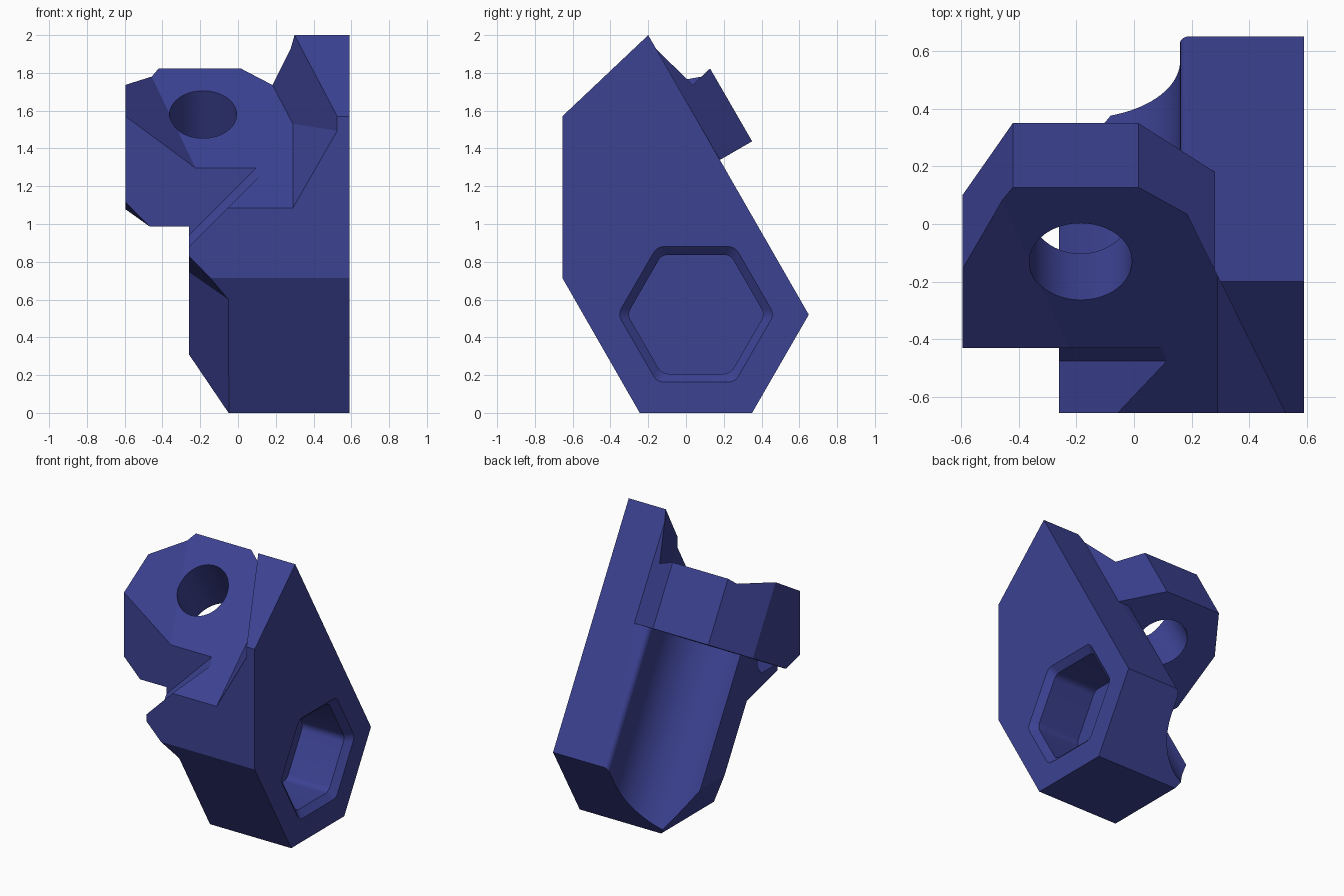
import bpy, bmesh, math
from mathutils import Vector, Matrix

if "Cube" in bpy.data.objects:
    bpy.data.objects.remove(bpy.data.objects["Cube"])

# Tilted frame: the long axis leans 30 degrees; (x, v, u) -> world
C, S = math.cos(math.radians(30)), 0.5
TILT = Matrix(((1, 0, 0), (0, C, -S), (0, S, C)))


def make(name, bm):
    bmesh.ops.recalc_face_normals(bm, faces=bm.faces)
    me = bpy.data.meshes.new(name)
    bm.to_mesh(me)
    bm.free()
    ob = bpy.data.objects.new(name, me)
    bpy.context.collection.objects.link(ob)
    return ob


def loft(name, rings):
    """Closed solid through matching rings of points."""
    bm = bmesh.new()
    loops = [[bm.verts.new(p) for p in r] for r in rings]
    n = len(loops[0])
    for a, b in zip(loops, loops[1:]):
        for i in range(n):
            j = (i + 1) % n
            bm.faces.new((a[i], a[j], b[j], b[i]))
    bm.faces.new(loops[0])
    bm.faces.new(loops[-1])
    return make(name, bm)


def tilted_prism(name, profile, u0, u1):
    return loft(name, [[TILT @ Vector((x, v, u)) for x, v in profile] for u in (u0, u1)])


def clip(bm, point, normal):
    geom = bm.verts[:] + bm.edges[:] + bm.faces[:]
    cut = bmesh.ops.bisect_plane(bm, geom=geom, plane_co=point, plane_no=normal,
                                 clear_outer=True, dist=1e-6)['geom_cut']
    edges = [e for e in cut if isinstance(e, bmesh.types.BMEdge)]
    if edges:
        bmesh.ops.contextual_create(bm, geom=edges)


def half_spaces(name, planes):
    """Convex solid bounded by planes (point, outward normal)."""
    bm = bmesh.new()
    bmesh.ops.create_cube(bm, size=6)
    for p, n in planes:
        clip(bm, Vector(p), Vector(n).normalized())
    return make(name, bm)


def above(a, bx, cy):
    """Half-space z > a + bx*x + cy*y."""
    return (0, 0, a), (bx, cy, -1)


def combine(target, other, op):
    m = target.modifiers.new(op, 'BOOLEAN')
    m.operation, m.solver, m.object = op, 'EXACT', other
    bpy.context.view_layer.objects.active = target
    bpy.ops.object.modifier_apply(modifier=m.name)
    bpy.data.objects.remove(other)


def arc(cx, cy, r, a0, a1, n):
    return [(cx + r * math.cos(math.radians(a0 + (a1 - a0) * i / n)),
             cy + r * math.sin(math.radians(a0 + (a1 - a0) * i / n))) for i in range(n + 1)]


# Main block: side outline extruded across x
side = [(-0.245, 0), (0.35, 0), (0.65, 0.52), (-0.2, 2.0), (-0.655, 1.57), (-0.655, 0.715)]
block = loft("bracket_block", [[(x, y, z) for y, z in side] for x in (-0.26, 0.59)])

# Long rounded scoop along the back, below the lug
HX, HV = -0.185, 0.677
scoop = [(-0.53, 1.3)] + arc(HX, HV, 0.345, -180, 0, 48) + arc(0.2, 0.786, 0.04, 180, 90, 8) + [(0.2, 1.3)]
combine(block, tilted_prism("scoop", scoop, -1, 1.075), 'DIFFERENCE')

# Lug with chamfered back corners
lug_outline = [(-0.595, -0.6), (-0.595, 0.733), (-0.42, 1.022), (0.015, 1.022), (0.28, 0.826), (0.28, -0.6)]
lug = tilted_prism("lug", lug_outline, 1.07, 2.6)
bm = bmesh.new()
bm.from_mesh(lug.data)
clip(bm, Vector((0, -0.5, 0)), Vector((0, -1, 0)))
clip(bm, Vector((0, -0.2, 1.997)), Vector((0, -0.945, 1)).normalized())
bmesh.ops.recalc_face_normals(bm, faces=bm.faces)
bm.to_mesh(lug.data)
bm.free()
combine(block, lug, 'UNION')

# Sloped seat: floor, rising left facet, upright right wall, right wedge
K = 0.945
floor0 = 1.58 + K * 0.13
seat = half_spaces("seat_cut", [
    above(floor0, 0, K),
    above(1.3 - 0.74 * 0.23 + 0.61 * 0.43, -0.74, 0.61),
    ((0.18, 0.04, 0), (1, 0.497, 0)),
    above(floor0 - 1.74 * 0.29, 1.74, K)])
combine(block, seat, 'DIFFERENCE')

# Diagonal notch in the front, under the seat
notch = half_spaces("notch_cut", [
    ((0.25, 0, 0), (1, 0, 0)),
    ((0, -0.43, 0), (0, 1, 0)),
    above(1.14, 1, 0),
    above(1.14 + 1.33 * 0.475, 1, 1.33)])
combine(block, notch, 'DIFFERENCE')

# Lower left chamfers: bottom edge, then front edge with a sloped end
combine(block, half_spaces("bottom_chamfer", [
    ((-0.05, 0, 0), (0.31, 0, 0.21))]), 'DIFFERENCE')
p1, p2, p3 = Vector((-0.05, -0.59, 0.6)), Vector((-0.26, -0.33, 0.75)), Vector((-0.26, -0.655, 0.83))
end = (p2 - p1).cross(p3 - p1)
if end.z < 0:
    end = -end
corner = TILT @ Vector((-0.05, -0.21, 0))
combine(block, half_spaces("front_chamfer", [
    (corner, TILT @ Vector((0.313, 0.21, 0))), (p1, end)]), 'DIFFERENCE')

# Screw hole through the lug
combine(block, tilted_prism("hole", arc(HX, HV, 0.178, 0, 352.5, 47), 0.9, 2.5), 'DIFFERENCE')


# Hexagonal recess with rounded corners and bevelled rim
def hexagon(x, apothem, r=0.06):
    pts = []
    for k in range(6):
        a = math.radians(60 * k)
        d = (apothem - r) / C
        pts += arc(0.053 + d * math.cos(a), 0.522 + d * math.sin(a), r, 60 * k - 30, 60 * k + 30, 6)
    return [(x, y, z) for y, z in pts]


combine(block, loft("recess", [hexagon(0.65, 0.418), hexagon(0.59, 0.358),
                               hexagon(0.547, 0.315), hexagon(0.22, 0.315)]), 'DIFFERENCE')

# Colour and shading
blue = bpy.data.materials.new("dark_blue")
blue.diffuse_color = (0.045, 0.054, 0.29, 1)
blue.use_nodes = True
blue.node_tree.nodes["Principled BSDF"].inputs["Base Color"].default_value = blue.diffuse_color
block.data.materials.clear()
block.data.materials.append(blue)
for f in block.data.polygons:
    f.material_index = 0
bpy.ops.object.select_all(action='DESELECT')
block.select_set(True)
bpy.context.view_layer.objects.active = block
bpy.ops.object.shade_smooth_by_angle(angle=math.radians(20))
